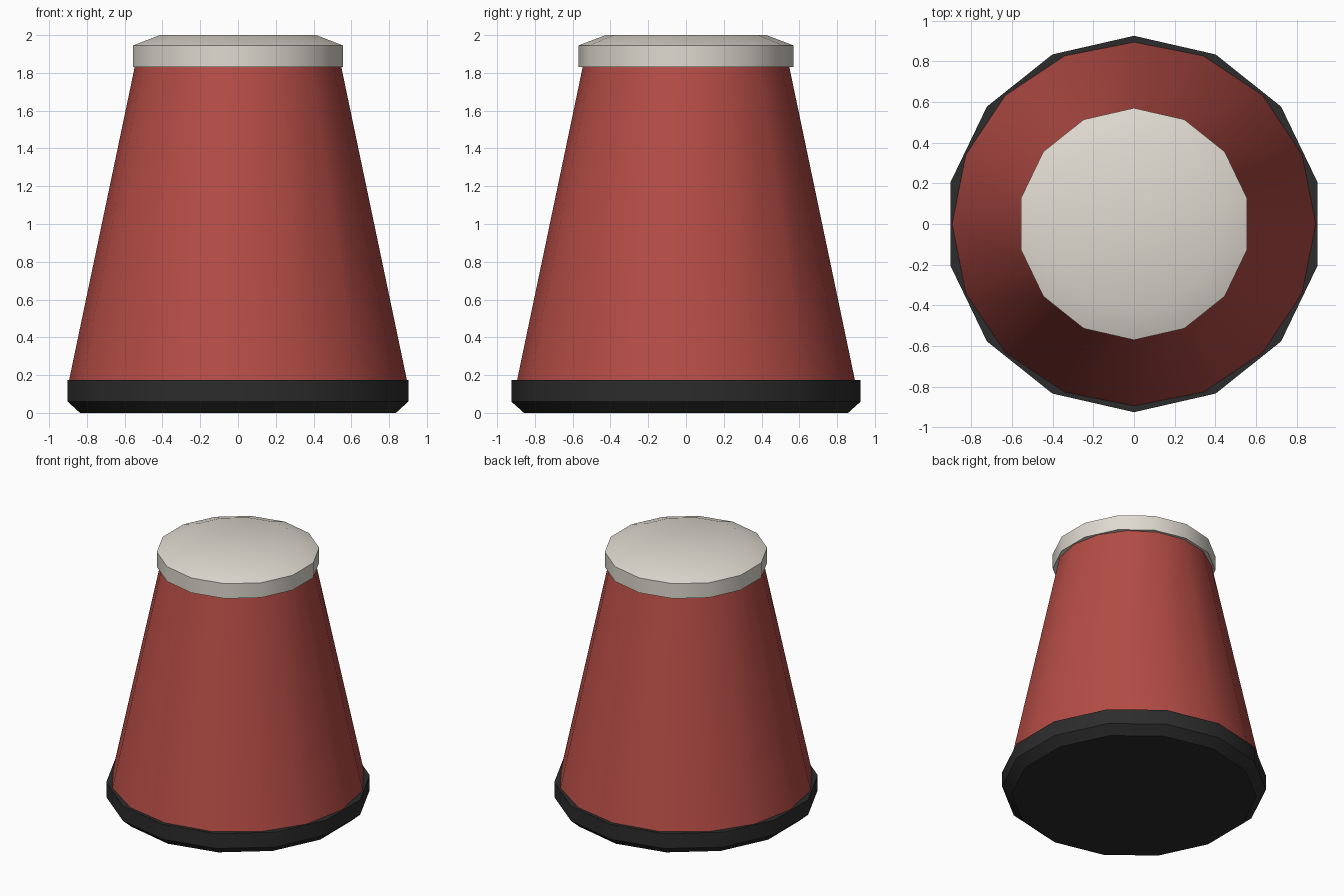
import bpy
import bmesh
import math

if "Cube" in bpy.data.objects:
    bpy.data.objects.remove(bpy.data.objects["Cube"])


def material(name, rgb):
    m = bpy.data.materials.new(name)
    m.diffuse_color = (*rgb, 1.0)
    m.use_nodes = True
    m.node_tree.nodes["Principled BSDF"].inputs["Base Color"].default_value = m.diffuse_color
    return m


def turned(name, profile, sides, mat):
    """Closed low-sided solid from (radius, z) rings, one corner on +y."""
    bm = bmesh.new()
    rings = []
    for r, z in profile:
        angles = [math.pi / 2 + math.tau * i / sides for i in range(sides)]
        rings.append([bm.verts.new((r * math.cos(a), r * math.sin(a), z)) for a in angles])
    for low, high in zip(rings, rings[1:]):
        for i in range(sides):
            j = (i + 1) % sides
            bm.faces.new((low[i], low[j], high[j], high[i]))
    bm.faces.new(rings[0][::-1])
    bm.faces.new(rings[-1])
    mesh = bpy.data.meshes.new(name)
    bm.to_mesh(mesh)
    bm.free()
    mesh.materials.append(mat)
    obj = bpy.data.objects.new(name, mesh)
    bpy.context.collection.objects.link(obj)
    bpy.ops.object.select_all(action='DESELECT')
    obj.select_set(True)
    bpy.context.view_layer.objects.active = obj
    bpy.ops.object.shade_smooth_by_angle(angle=math.radians(30))
    return obj


red = material("red", (0.46, 0.072, 0.06))
black = material("black", (0.025, 0.025, 0.025))
ivory = material("ivory", (0.74, 0.70, 0.63))

# Base ring with a bevelled underside
turned("base", [(0.858, 0), (0.925, 0.06), (0.925, 0.175)], 14, black)
# Tapered body
turned("body", [(0.895, 0.17), (0.545, 1.84)], 16, red)
# Cap with a shallow sloped top
turned("cap", [(0.57, 1.83), (0.57, 1.945), (0.425, 2.0)], 14, ivory)
